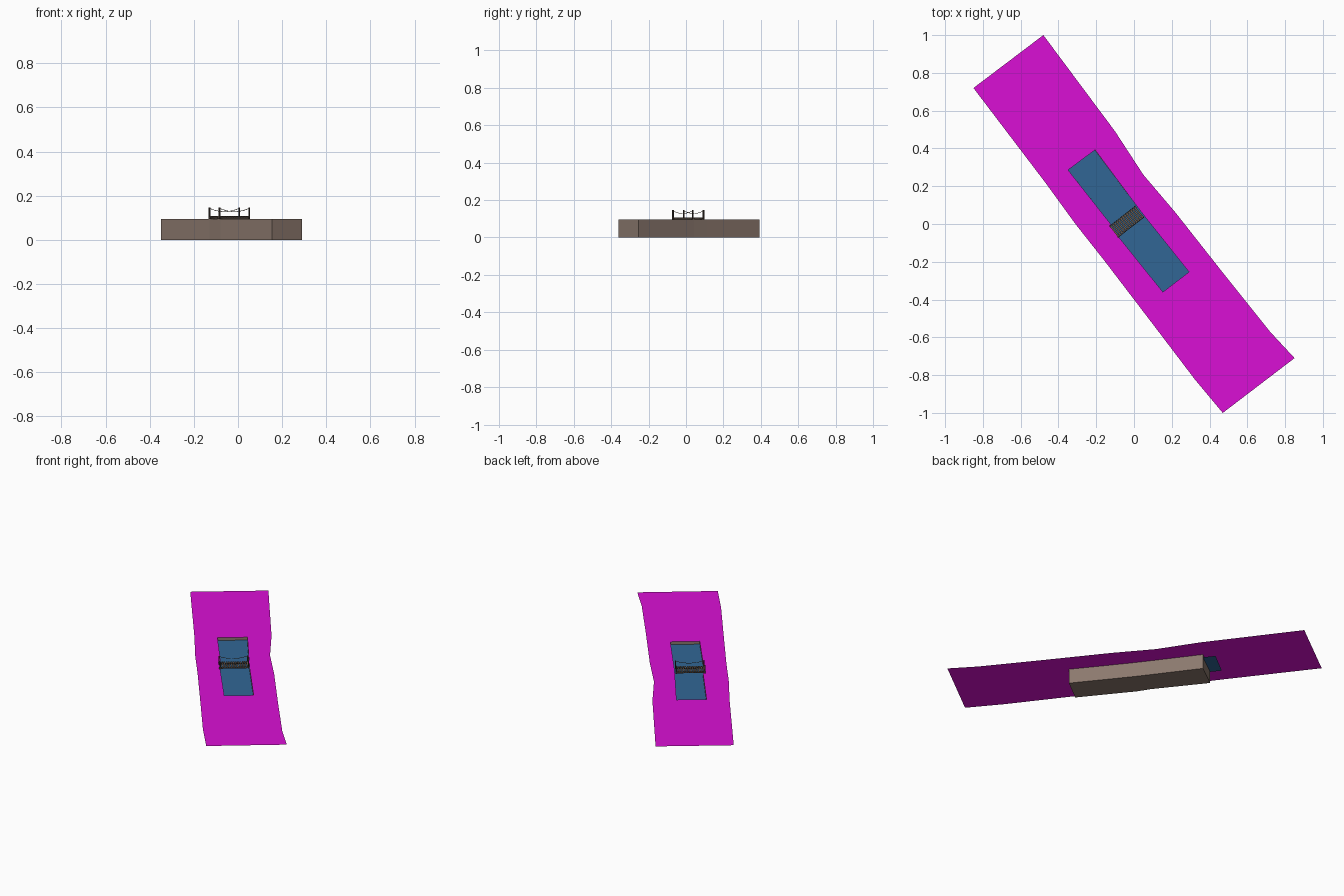
import bpy, bmesh, math
from mathutils import Vector, Matrix

if "Cube" in bpy.data.objects:
    bpy.data.objects.remove(bpy.data.objects["Cube"])


def mat(name, rgb):
    m = bpy.data.materials.new(name)
    m.diffuse_color = (*rgb, 1)
    m.use_nodes = True
    m.node_tree.nodes["Principled BSDF"].inputs["Base Color"].default_value = m.diffuse_color
    return m


MAGENTA = mat("magenta", (0.70, 0.005, 0.66))
BLUE = mat("water blue", (0.031, 0.134, 0.30))
EARTH = mat("earth brown", (0.26, 0.19, 0.155))
PLANK = mat("plank brown", (0.14, 0.10, 0.075))
POST = mat("post dark brown", (0.06, 0.045, 0.035))
ROPE = mat("rope brown", (0.12, 0.09, 0.06))


def make(name, bm, material):
    me = bpy.data.meshes.new(name)
    bm.to_mesh(me)
    bm.free()
    ob = bpy.data.objects.new(name, me)
    me.materials.append(material)
    bpy.context.collection.objects.link(ob)
    return ob


def polygons(name, material, polys):
    """Mesh from a list of 3D polygons, welded together."""
    bm = bmesh.new()
    for p in polys:
        bm.faces.new([bm.verts.new(c) for c in p])
    bmesh.ops.remove_doubles(bm, verts=bm.verts[:], dist=1e-5)
    return make(name, bm, material)


def at(points, z):
    return [(x, y, z) for x, y in points]


GROUND_Z, WATER_Z = 0.095, 0.076
# banks and channel edges, listed from the back end to the front end
bank_l = [(-0.85, 0.72), (-0.47, 0.22), (-0.31, 0.0), (-0.16, -0.19),
          (0.13, -0.57), (0.32, -0.82), (0.47, -1.0)]
bank_r = [(-0.48, 1.0), (-0.10, 0.49), (0.05, 0.26), (0.22, 0.06),
          (0.48, -0.27), (0.72, -0.57), (0.85, -0.71)]
chan_l = [(-0.349, 0.286), (-0.13, 0.008), (-0.08, -0.07), (0.153, -0.36)]
chan_r = [(-0.206, 0.392), (0.002, 0.112), (0.055, 0.042), (0.291, -0.254)]

# flat ground with the channel opening
polygons("ground", MAGENTA, [
    at(bank_l + chan_l[::-1], GROUND_Z),
    at(chan_r + bank_r[::-1], GROUND_Z),
    at([bank_l[0], chan_l[0], chan_r[0], bank_r[0]], GROUND_Z),
    at([chan_l[-1], bank_l[-1], bank_r[-1], chan_r[-1]], GROUND_Z)])

# open-topped channel: walls and floor
ring = chan_l + chan_r[::-1]
walls = [at([a, b], 0) + at([b, a], GROUND_Z)
         for a, b in zip(ring, ring[1:] + ring[:1])]
polygons("channel", EARTH, walls + [at(ring[::-1], 0)])

# water sheet, running a little past the back wall
water = [(-0.393, 0.342)] + chan_l[1:] + chan_r[:0:-1] + [(-0.252, 0.452)]
polygons("water", BLUE, [at(water, WATER_Z)])

# bridge frame: local x runs along the span, local y across the deck
SPAN, WIDTH = 0.176, 0.078
bridge = (Matrix.Translation((-0.039, 0.012, 0))
          @ Matrix.Rotation(math.atan2(0.105, 0.135), 4, 'Z'))


def boxes(name, material, items):
    bm = bmesh.new()
    for centre, size in items:
        bmesh.ops.create_cube(bm, size=1, matrix=bridge @ Matrix.Translation(centre)
                              @ Matrix.Diagonal((*size, 1)))
    return make(name, bm, material)


# deck planks
N = 13
step = SPAN / N
boxes("deck_planks", PLANK,
      [((-SPAN / 2 + (i + 0.5) * step, 0, 0.1055), (step * 0.7, WIDTH, 0.005))
       for i in range(N)])

# beams below the planks
boxes("deck_beams", POST,
      [((0, s * WIDTH * 0.38, 0.099), (SPAN, 0.006, 0.008)) for s in (-1, 1)])

# corner posts
boxes("bridge_posts", POST,
      [((sx * (SPAN / 2 - 0.003), sy * (WIDTH / 2 - 0.002), 0.1205), (0.006, 0.006, 0.051))
       for sx in (-1, 1) for sy in (-1, 1)])

# sagging hand ropes
for side, s in (("front", -1), ("back", 1)):
    cu = bpy.data.curves.new(side + "_hand_rope", 'CURVE')
    cu.dimensions = '3D'
    cu.bevel_depth = 0.0014
    cu.bevel_resolution = 1
    cu.use_fill_caps = True
    sp = cu.splines.new('POLY')
    sp.points.add(10)
    for i, p in enumerate(sp.points):
        t = i / 5 - 1
        co = bridge @ Vector((t * (SPAN / 2 - 0.003), s * (WIDTH / 2 - 0.002),
                              0.128 + 0.015 * t * t))
        p.co = (*co, 1)
    cu.materials.append(ROPE)
    bpy.context.collection.objects.link(bpy.data.objects.new(side + "_hand_rope", cu))
